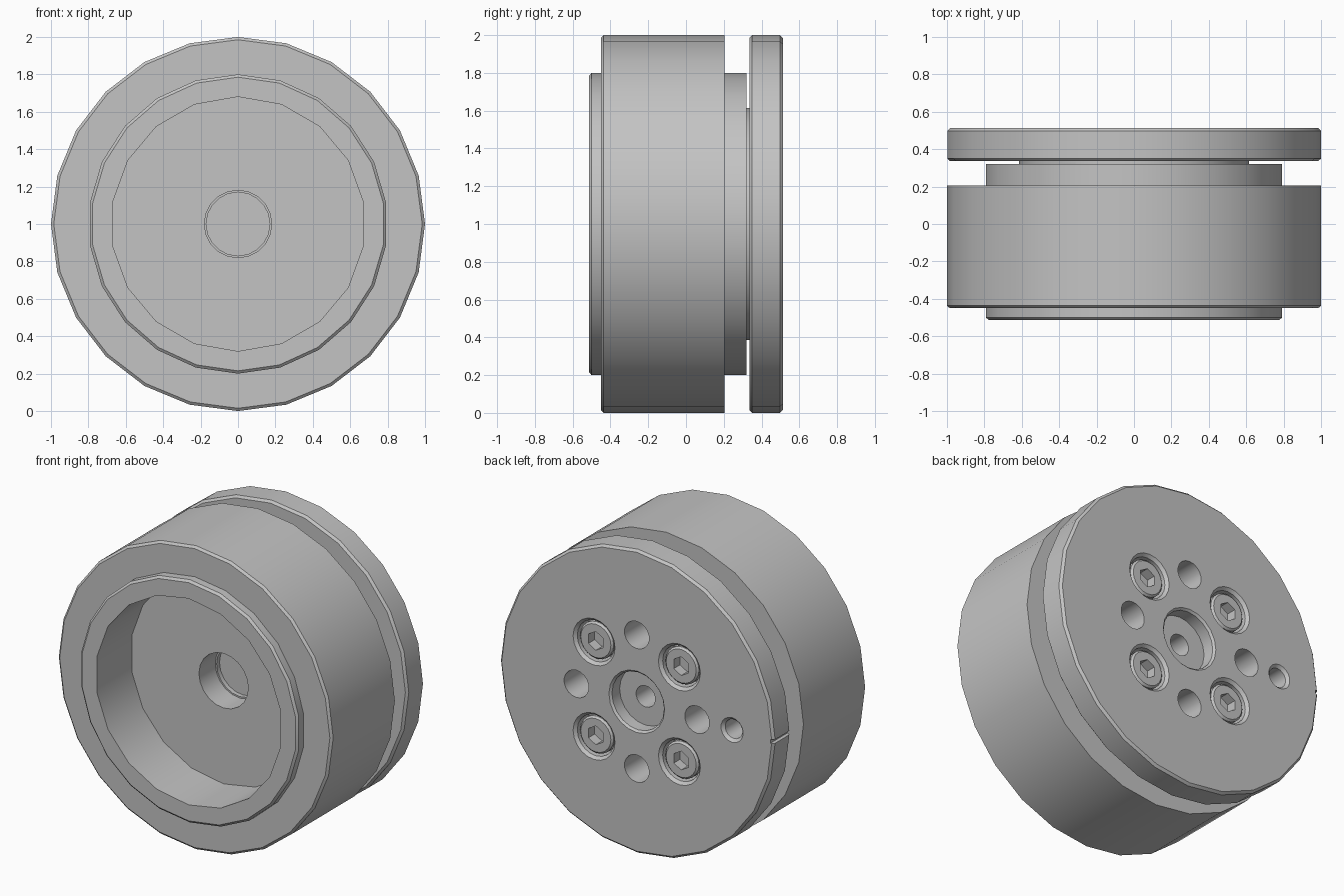
import bpy, bmesh
from math import sin, cos, tau, pi

cube = bpy.data.objects.get("Cube")
if cube:
    bpy.data.objects.remove(cube, do_unlink=True)

steel = bpy.data.materials.new("plain grey")
steel.use_nodes = True
GREY = (0.55, 0.55, 0.55, 1)
steel.diffuse_color = GREY
steel.node_tree.nodes["Principled BSDF"].inputs["Base Color"].default_value = GREY


def add_object(name, bm):
    bmesh.ops.recalc_face_normals(bm, faces=bm.faces)
    mesh = bpy.data.meshes.new(name)
    bm.to_mesh(mesh)
    bm.free()
    mesh.materials.append(steel)
    obj = bpy.data.objects.new(name, mesh)
    bpy.context.collection.objects.link(obj)
    return obj


def lathe(name, profile, sides, x=0, z=1):
    """Solid turned around a y axis through (x, z); profile is (radius, y)."""
    bm = bmesh.new()
    rings = [[bm.verts.new((x + r * sin(tau * i / sides), y, z + r * cos(tau * i / sides)))
              for i in range(sides)] for r, y in profile]
    for a, b in zip(rings, rings[1:]):
        for i in range(sides):
            j = (i + 1) % sides
            bm.faces.new((a[i], a[j], b[j], b[i]))
    bm.faces.new(rings[0])
    bm.faces.new(rings[-1])
    return add_object(name, bm)


def combine(obj, tools, operation):
    for tool in tools:
        tool.hide_render = True
        mod = obj.modifiers.new("boolean", 'BOOLEAN')
        mod.operation = operation
        mod.solver = 'EXACT'
        mod.object = tool
    bpy.context.view_layer.update()
    graph = bpy.context.evaluated_depsgraph_get()
    mesh = bpy.data.meshes.new_from_object(obj.evaluated_get(graph))
    obj.modifiers.clear()
    obj.data = mesh


# Main body: drum, stepped hub and spacer joined into one solid
body = lathe("body", [(0.985, -0.45), (1, -0.437), (1, 0.205)], 24)
hub = lathe("hub", [(0.785, -0.513), (0.8, -0.5), (0.8, 0.32)], 22)
spacer = lathe("spacer", [(0.615, 0.1), (0.615, 0.336)], 24)
combine(body, [hub, spacer], 'UNION')

# Back plate with chamfered rims
plate = lathe("back_plate", [(0.985, 0.336), (1, 0.35), (1, 0.498), (0.985, 0.513)], 24)

# Front cavity and its stepped centre bore
cavity = lathe("cavity_cutter", [(0.68, -0.7), (0.68, -0.15)], 18)
bore = lathe("bore_cutter", [(0.18, -0.3), (0.18, 0.02), (0.17, 0.02), (0.17, 0.05)], 20)

# Centre recess with pilot hole, and four plain holes on the axes
recess = lathe("recess_cutter", [(0.19, 0.42), (0.19, 0.5), (0.21, 0.52), (0.21, 0.6)], 20)
deep = [lathe("pilot_cutter", [(0.07, 0.2), (0.07, 0.47)], 18)]
for k in range(4):
    a = k * pi / 2
    deep.append(lathe("hole_cutter", [(0.09, 0.2), (0.09, 0.6)], 18,
                      0.44 * sin(a), 1 + 0.44 * cos(a)))

# Counterbored socket screws on the diagonals
counterbores = []
screws = []
for k in range(4):
    a = (k + 0.5) * pi / 2
    x, z = 0.44 * sin(a), 1 + 0.44 * cos(a)
    counterbores.append(lathe("counterbore_cutter",
                              [(0.135, 0.4), (0.135, 0.495), (0.165, 0.525), (0.165, 0.6)],
                              20, x, z))
    screw = lathe("screw", [(0.122, 0.395), (0.122, 0.483), (0.11, 0.495)], 20, x, z)
    socket = lathe("socket_cutter", [(0.062, 0.43), (0.062, 0.6)], 6, x, z)
    combine(screw, [socket], 'DIFFERENCE')
    bpy.data.objects.remove(socket, do_unlink=True)
    screws.append(screw)

# Countersunk locating hole and rim notch on the right
locator = lathe("locator_cutter", [(0.063, 0.3), (0.063, 0.495), (0.093, 0.525), (0.093, 0.6)],
                18, -0.695)
bm = bmesh.new()
bmesh.ops.create_cube(bm, size=1)
for v in bm.verts:
    v.co = (v.co.x * 0.05 - 1, v.co.y + 0.4, v.co.z * 0.025 + 1)
notch = add_object("notch_cutter", bm)

combine(body, [cavity, bore] + deep, 'DIFFERENCE')
combine(plate, [recess, locator, notch] + deep + counterbores, 'DIFFERENCE')
for tool in [hub, spacer, cavity, bore, recess, locator, notch] + deep + counterbores:
    bpy.data.objects.remove(tool, do_unlink=True)

# Smooth walls, sharp rims
bpy.ops.object.select_all(action='DESELECT')
for obj in [body, plate] + screws:
    obj.select_set(True)
bpy.context.view_layer.objects.active = body
bpy.ops.object.shade_smooth_by_angle(angle=pi / 6)
